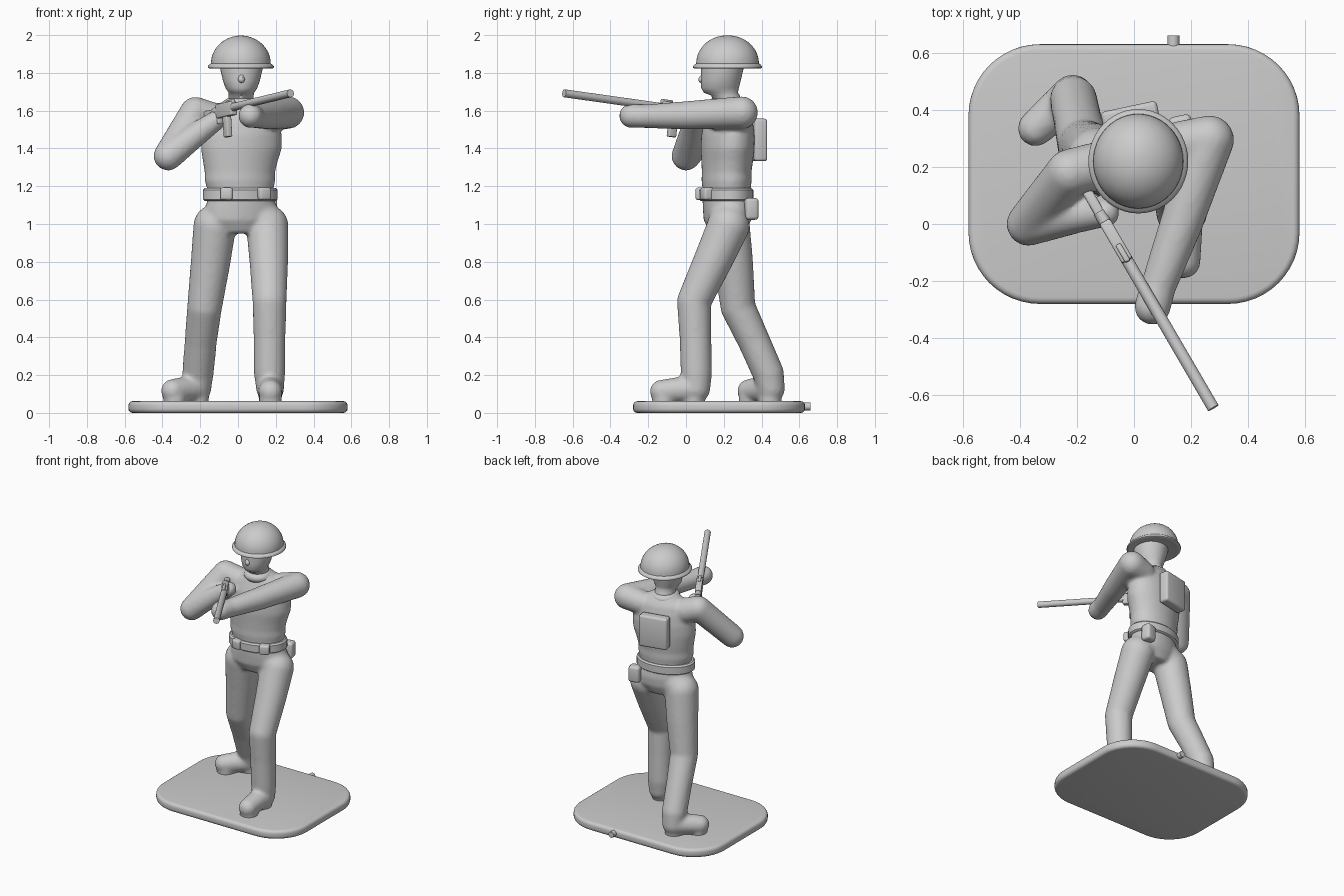
import bpy, bmesh, math
from mathutils import Vector, Matrix

if "Cube" in bpy.data.objects:
    bpy.data.objects.remove(bpy.data.objects["Cube"])

TWIST = math.radians(12)          # the upper body is turned about z


def finish(bm, name, angle=40):
    bmesh.ops.recalc_face_normals(bm, faces=bm.faces)
    me = bpy.data.meshes.new(name)
    bm.to_mesh(me)
    bm.free()
    ob = bpy.data.objects.new(name, me)
    bpy.context.collection.objects.link(ob)
    bpy.ops.object.select_all(action='DESELECT')
    bpy.context.view_layer.objects.active = ob
    ob.select_set(True)
    bpy.ops.object.shade_smooth_by_angle(angle=math.radians(angle))
    return ob


def loft(bm, rings, rot=0.0, n=40):
    """Closed stack of ellipses: (z, cx, cy, rx, ry)."""
    c, s = math.cos(rot), math.sin(rot)
    prev = None
    for z, cx, cy, rx, ry in rings:
        cur = []
        for i in range(n):
            a = 2 * math.pi * i / n
            x, y = rx * math.cos(a), ry * math.sin(a)
            cur.append(bm.verts.new((cx + c * x - s * y, cy + s * x + c * y, z)))
        if prev:
            for i in range(n):
                j = (i + 1) % n
                bm.faces.new((prev[i], prev[j], cur[j], cur[i]))
        else:
            bm.faces.new(cur[::-1])
        prev = cur
    bm.faces.new(prev)


def rod(bm, a, b, ra, rb, n=32):
    a, b = Vector(a), Vector(b)
    d = b - a
    m = Matrix.Translation((a + b) / 2) @ d.to_track_quat('Z', 'Y').to_matrix().to_4x4()
    bmesh.ops.create_cone(bm, cap_ends=True, segments=n, radius1=ra, radius2=rb,
                          depth=d.length, matrix=m)


def limb(bm, pts):
    """Chain of balls and tapered rods: (x, y, z, r)."""
    for p in pts:
        bmesh.ops.create_uvsphere(bm, u_segments=32, v_segments=16, radius=p[3],
                                  matrix=Matrix.Translation(p[:3]))
    for p, q in zip(pts, pts[1:]):
        rod(bm, p[:3], q[:3], p[3], q[3])


def box(name, loc, size, rot, bevel=0.012):
    bm = bmesh.new()
    bmesh.ops.create_cube(bm, size=1, matrix=Matrix.Translation(loc) @ rot.to_4x4()
                          @ Matrix.Diagonal((*size, 1)))
    bmesh.ops.bevel(bm, geom=bm.edges[:], offset=bevel, segments=3, profile=0.5, affect='EDGES')
    return finish(bm, name)


# body: torso, arms, legs and boots fused into one soft surface
bm = bmesh.new()
loft(bm, [(0.95, .015, .22, .13, .09), (1.02, .018, .22, .2, .122), (1.08, .018, .22, .195, .127),
          (1.13, .015, .215, .178, .125), (1.19, .012, .215, .178, .125),
          (1.23, .01, .215, .19, .13), (1.27, .01, .215, .188, .128), (1.33, .012, .218, .2, .133),
          (1.4, .018, .22, .217, .138), (1.47, .02, .222, .215, .137), (1.54, .02, .225, .2, .125),
          (1.6, .02, .23, .175, .105), (1.635, .018, .225, .12, .088), (1.66, .015, .215, .082, .08)],
     TWIST)
# left arm holding the weapon forward
limb(bm, [(.16, .28, 1.57, .08), (.265, .295, 1.59, .086), (.165, 0, 1.575, .075),
          (.085, -.22, 1.57, .062), (.065, -.29, 1.573, .064)])
# right arm bent with the elbow out
limb(bm, [(-.14, .2, 1.56, .085), (-.225, .18, 1.59, .083), (-.37, 0, 1.36, .077),
          (-.2, .03, 1.49, .062), (-.1, .04, 1.56, .05)])
# forward leg and boot
limb(bm, [(.11, .225, 1.03, .105), (.155, .225, .99, .112), (.163, .14, .8, .102),
          (.167, .042, .59, .09), (.167, .05, .4, .084), (.167, .055, .21, .083),
          (.17, .055, .13, .074), (.172, -.13, .113, .062)])
# trailing leg and boot
limb(bm, [(-.08, .225, 1.03, .105), (-.123, .225, .99, .113), (-.145, .25, .8, .105),
          (-.177, .275, .56, .092), (-.197, .36, .38, .085), (-.212, .435, .21, .083),
          (-.215, .45, .13, .074), (-.345, .335, .116, .063)])
for x, y in ((.17, .04), (.172, -.12), (-.215, .445), (-.335, .34)):
    rod(bm, (x, y, .04), (x, y, .12), .06, .06)
body = finish(bm, "body", 180)
mod = body.modifiers.new("fuse", 'REMESH')
mod.mode = 'VOXEL'
mod.voxel_size = 0.012
mod.use_smooth_shade = True
mod = body.modifiers.new("soften", 'SMOOTH')
mod.factor, mod.iterations = 0.5, 6

# head and neck
bm = bmesh.new()
loft(bm, [(1.6, .015, .22, .066, .072), (1.68, .017, .21, .066, .075), (1.695, .018, .185, .068, .09),
          (1.72, .018, .18, .084, .1), (1.76, .018, .185, .098, .105), (1.82, .018, .192, .112, .112),
          (1.88, .018, .2, .11, .115)])
limb(bm, [(.018, .1, 1.79, .015), (.018, .083, 1.765, .018)])
finish(bm, "head", 60)

# collar
bm = bmesh.new()
loft(bm, [(z, .016, .213, .085 + d, .087 + d) for z, d in
          ((1.61, 0), (1.63, .012), (1.65, .008), (1.665, -.012))], TWIST)
finish(bm, "collar", 60)

# helmet with rolled brim
bm = bmesh.new()
dome = [(1.85 + .148 * math.sin(t), .161 * math.cos(t))
        for t in [math.pi / 2 * i / 14 for i in range(14)] + [1.54]]
brim = [(1.835, .1), (1.824, .155), (1.822, .168), (1.827, .177), (1.835, .178), (1.843, .171)]
loft(bm, [(z, .015, .22, r - .003, r + .005) for z, r in brim + dome], n=48)
finish(bm, "helmet", 50)

# belt
bm = bmesh.new()
loft(bm, [(z, .012, .213, .19 + d, .131 + d) for z, d in
          ((1.122, 0), (1.13, .01), (1.18, .01), (1.19, 0))], TWIST)
finish(bm, "belt")

# belt pouches, canteen and backpack
turn = Matrix.Rotation(TWIST, 3, 'Z')
box("belt_pouch_right", (-.06, .077, 1.16), (.065, .05, .065), Matrix.Rotation(-.1, 3, 'Z'))
box("belt_pouch_left", (.135, .112, 1.16), (.068, .06, .065), Matrix.Rotation(.45, 3, 'Z'))
box("canteen", (.165, .345, 1.08), (.08, .07, .115), turn, .018)
box("backpack", (-.013, .378, 1.445), (.2, .07, .225), turn, .015)

# rifle: everything sits along one axis from stock to muzzle
muzzle, butt = Vector((.278, -.645, 1.692)), Vector((-.165, .115, 1.585))
axis = (butt - muzzle).normalized()
side = axis.cross(Vector((0, 0, 1))).normalized()
gun = Matrix((side, axis, side.cross(axis))).transposed()
at = lambda d, drop=0: muzzle + axis * d - gun.col[2] * drop

bm = bmesh.new()
rod(bm, at(0), at(.8), .021, .021, 20)
finish(bm, "rifle_barrel")
box("rifle_receiver", at(.68, .005), (.042, .16, .075), gun, .008)
box("rifle_stock", at(.83, .03), (.036, .17, .085), gun, .01)
box("rifle_magazine", at(.68, .085), (.032, .045, .13), gun, .006)
box("rifle_sight", at(.63, -.03), (.02, .07, .025), gun, .006)

# stand: rounded rectangle with soft edges
bm = bmesh.new()
R, hx, hy, cy = .25, .58, .455, .175
ring = []
for k, (sx, sy) in enumerate(((1, 1), (-1, 1), (-1, -1), (1, -1))):
    for i in range(13):
        a = math.pi / 2 * (k + i / 12)
        ring.append(bm.verts.new((sx * (hx - R) + R * math.cos(a),
                                  cy + sy * (hy - R) + R * math.sin(a), 0)))
face = bm.faces.new(ring)
ext = bmesh.ops.extrude_face_region(bm, geom=[face], use_keep_orig=True)
bmesh.ops.translate(bm, vec=(0, 0, .062), verts=[v for v in ext["geom"] if isinstance(v, bmesh.types.BMVert)])
rim = [e for e in bm.edges if abs(e.verts[0].co.z - e.verts[1].co.z) < 1e-4]
bmesh.ops.bevel(bm, geom=rim, offset=.022, segments=4, profile=0.5, affect='EDGES')
finish(bm, "stand")

# moulding nub on the back of the stand
bm = bmesh.new()
rod(bm, (.138, .6, .034), (.138, .66, .034), .021, .021, 20)
finish(bm, "stand_nub")
